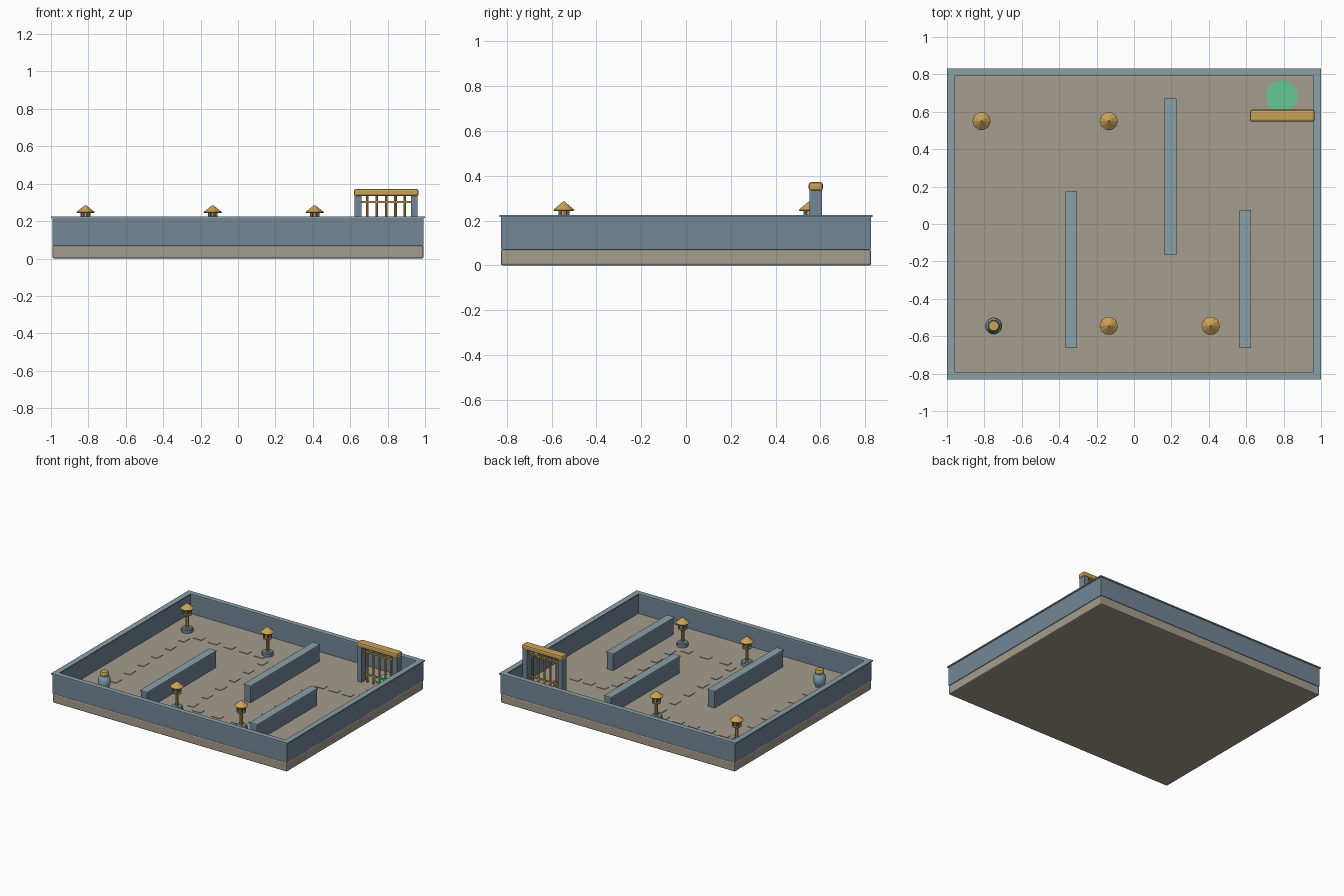
import bpy
import math

if "Cube" in bpy.data.objects:
    bpy.data.objects.remove(bpy.data.objects["Cube"])


def material(name, r, g, b):
    lin = [((c / 255 + 0.055) / 1.055) ** 2.4 for c in (r, g, b)] + [1]
    m = bpy.data.materials.new(name)
    m.use_nodes = True
    m.diffuse_color = lin
    m.node_tree.nodes["Principled BSDF"].inputs["Base Color"].default_value = lin
    return m


STONE = material("tan stone", 165, 156, 141)
SLATE = material("slate blue", 115, 134, 150)
CAP = material("pale teal", 138, 161, 167)
GOLD = material("gold wood", 202, 162, 86)
GLAZE = material("blue glaze", 128, 165, 180)
GREEN = material("goal green", 103, 199, 149)


def box(name, x, y, z, mat, bevel=0):
    """Box from (low, high) pairs along each axis."""
    bpy.ops.mesh.primitive_cube_add(size=1, location=[sum(p) / 2 for p in (x, y, z)])
    o = bpy.context.object
    o.name = name
    o.scale = [p[1] - p[0] for p in (x, y, z)]
    bpy.ops.object.transform_apply(location=False, rotation=False, scale=True)
    o.data.materials.append(mat)
    if bevel:
        m = o.modifiers.new("Bevel", "BEVEL")
        m.width = bevel
        m.segments = 2
    return o


def lathe(name, x, y, profile, mat, sides=16, smooth=False):
    """Solid of revolution from (radius, height) points."""
    verts, faces = [], []
    for r, z in profile:
        for i in range(sides):
            a = math.tau * i / sides
            verts.append((r * math.cos(a), r * math.sin(a), z))
    for k in range(len(profile) - 1):
        for i in range(sides):
            j = (i + 1) % sides
            a, b = k * sides, (k + 1) * sides
            faces.append((a + i, a + j, b + j, b + i))
    faces.append(tuple(reversed(range(sides))))
    faces.append(tuple(range(len(verts) - sides, len(verts))))
    me = bpy.data.meshes.new(name)
    me.from_pydata(verts, [], faces)
    me.materials.append(mat)
    o = bpy.data.objects.new(name, me)
    o.location = (x, y, 0)
    bpy.context.collection.objects.link(o)
    if smooth:
        bpy.ops.object.select_all(action="DESELECT")
        o.select_set(True)
        bpy.context.view_layer.objects.active = o
        bpy.ops.object.shade_smooth_by_angle(angle=math.radians(40))
    return o


FLOOR = 0.07

# Ground slab
box("ground_slab", (-0.992, 0.992), (-0.826, 0.826), (0, FLOOR), STONE, 0.008)


# Outer walls with overhanging caps
def frame(name, ox, oy, ix, iy, z, mat):
    for s, side in ((-1, "front"), (1, "back")):
        box(f"{side}_{name}", (-ox, ox), sorted((s * iy, s * oy)), z, mat)
    for s, side in ((-1, "right"), (1, "left")):
        box(f"{side}_{name}", sorted((s * ix, s * ox)), (-iy, iy), z, mat)


frame("wall", 0.992, 0.825, 0.963, 0.799, (FLOOR, 0.216), SLATE)
frame("wall_cap", 1.0, 0.832, 0.957, 0.793, (0.216, 0.225), CAP)

# Inner partitions
for x, y0, y1 in ((-0.335, -0.663, 0.175), (0.195, -0.167, 0.67), (0.594, -0.663, 0.075)):
    box("partition", (x - 0.027, x + 0.027), (y0 + 0.004, y1 - 0.004), (FLOOR, 0.192), SLATE)
    box("partition_cap", (x - 0.031, x + 0.031), (y0, y1), (0.192, 0.201), CAP)


# Path tiles, laid leg by leg through the maze
def path_leg(x0, y0, x1, y1, count):
    wide, long = 0.024, 0.036
    hx, hy = (long, wide) if y0 == y1 else (wide, long)
    for i in range(count):
        t = i / (count - 1)
        x, y = x0 + (x1 - x0) * t, y0 + (y1 - y0) * t
        box("path_tile", (x - hx, x + hx), (y - hy, y + hy), (FLOOR - 0.005, FLOOR + 0.004), STONE)


path_leg(-0.75, -0.4, -0.75, 0.42, 6)
path_leg(-0.68, 0.5, -0.16, 0.5, 5)
path_leg(-0.085, 0.42, -0.085, -0.42, 6)
path_leg(0.0, -0.48, 0.33, -0.48, 3)
path_leg(0.415, -0.4, 0.415, 0.24, 5)
path_leg(0.47, 0.335, 0.7, 0.335, 3)
path_leg(0.785, 0.41, 0.785, 0.5, 2)


# Lanterns
def lantern(x, y):
    lathe("lantern_base", x, y, [(0.042, FLOOR), (0.042, 0.094), (0.036, 0.1)], SLATE, 12)
    lathe("lantern_post", x, y, [(0.012, 0.1), (0.012, 0.195)], GOLD, 10)
    lathe("lantern_tray", x, y, [(0.02, 0.19), (0.032, 0.197), (0.032, 0.205)], GOLD, 10)
    lathe("lantern_light", x, y, [(0.017, 0.205), (0.017, 0.245)], GOLD, 10)
    for sx in (-0.018, 0.018):
        for sy in (-0.018, 0.018):
            lathe("lantern_strut", x + sx, y + sy, [(0.008, 0.205), (0.008, 0.248)], SLATE, 6)
    lathe("lantern_roof", x, y, [(0.046, 0.243), (0.049, 0.248), (0.004, 0.284)], GOLD, 10)


for spot in ((-0.815, 0.55), (-0.135, 0.55), (-0.135, -0.545), (0.41, -0.545)):
    lantern(*spot)

# Lidded pot
lathe("pot_body", -0.75, -0.545,
      [(0.026, FLOOR), (0.04, 0.093), (0.045, 0.12), (0.041, 0.15), (0.03, 0.168), (0.032, 0.178)],
      GLAZE, 20, True)
lathe("pot_foot", -0.75, -0.545, [(0.03, FLOOR), (0.03, 0.08)], SLATE, 20)
lathe("pot_lid", -0.75, -0.545, [(0.031, 0.178), (0.031, 0.192), (0.026, 0.199)], GOLD, 20, True)

# Exit gate
for x in (0.642, 0.942):
    box("gate_post", (x - 0.018, x + 0.018), (0.552, 0.606), (FLOOR, 0.338), SLATE)
box("gate_beam", (0.62, 0.966), (0.547, 0.611), (0.333, 0.371), GOLD, 0.011)
for i in range(5):
    lathe("gate_bar", 0.692 + 0.05 * i, 0.579, [(0.007, FLOOR), (0.007, 0.335)], GOLD, 8)
for z in (0.13, 0.302):
    box("gate_rail", (0.66, 0.924), (0.573, 0.585), (z - 0.005, z + 0.005), GOLD)

# Goal disc behind the gate
lathe("goal_disc", 0.79, 0.683, [(0.085, FLOOR), (0.085, 0.078)], GREEN, 32, True)
